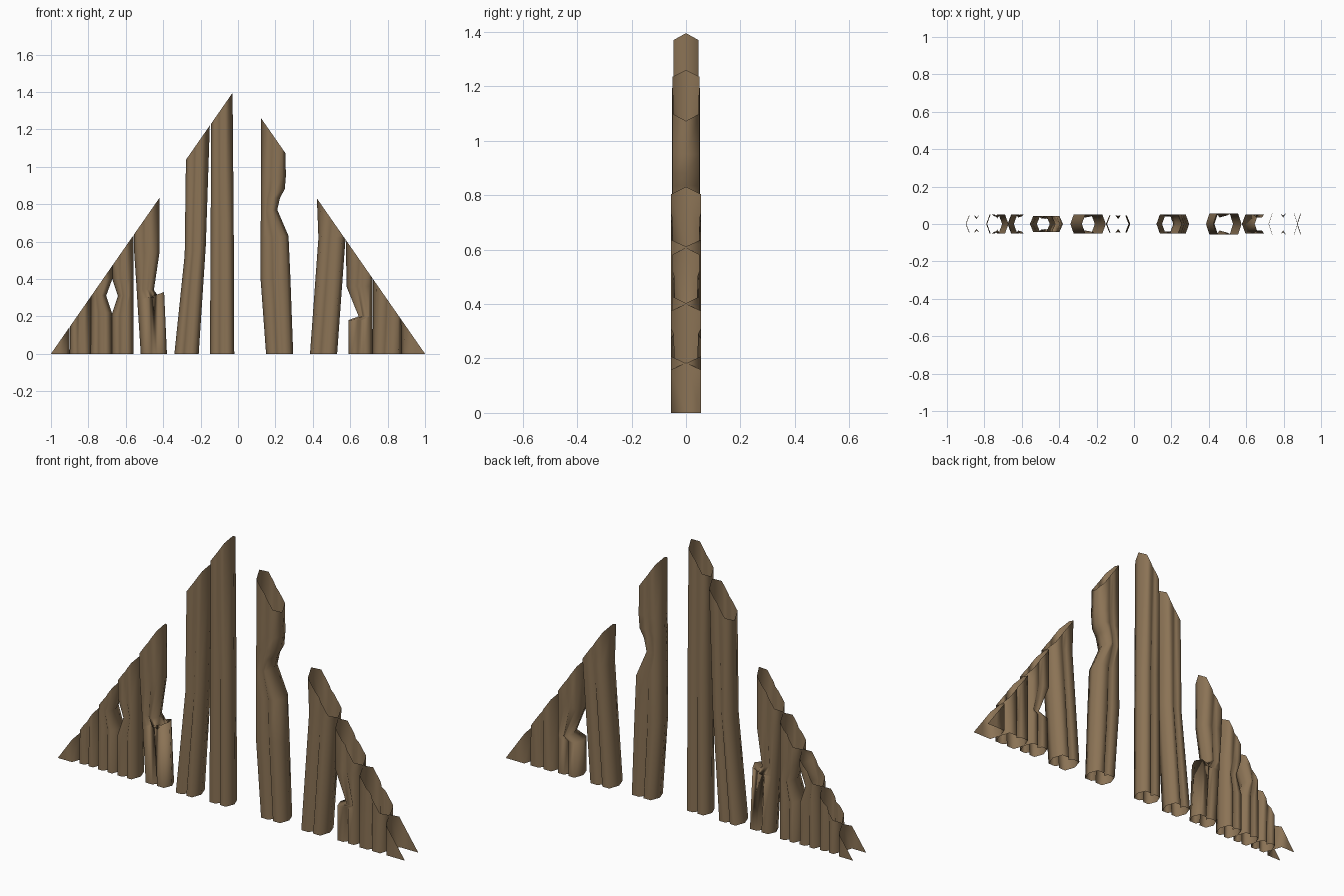
import bpy, bmesh
from mathutils import Vector

if "Cube" in bpy.data.objects:
    bpy.data.objects.remove(bpy.data.objects["Cube"])

SLOPE = 1.437  # height of the gable line at x = 0

wood = bpy.data.materials.new("weathered brown wood")
wood.diffuse_color = (0.258, 0.171, 0.091, 1)
wood.use_nodes = True
wood.node_tree.nodes["Principled BSDF"].inputs["Base Color"].default_value = wood.diffuse_color


def plank(name, rows, depth=0.05, notch=0.02, bevel=0.018):
    """Open hollow plank: rows of (left x, left z, right x, right z), trimmed to the gable."""
    bm = bmesh.new()
    top = max(rows[-1][1], rows[-1][3])
    rings = []
    for xl, zl, xr, zr in rows:
        mid, w = (xl + xr) / 2, 0.014
        fade = max(0, 1 - (zl + zr) / 2 / top)
        front = [(xl + bevel, -depth), (mid - w, -depth),
                 (mid, -depth + notch * fade), (mid + w, -depth),
                 (xr - bevel, -depth)]
        section = [(xl, 0)] + front + [(xr, 0)] + [(x, -y) for x, y in reversed(front)]
        ring = []
        for x, y in section:
            t = (x - xl) / (xr - xl)
            ring.append(bm.verts.new((x, y, zl + (zr - zl) * t)))
        rings.append(ring)
    n = len(rings[0])
    for a, b in zip(rings, rings[1:]):
        for i in range(n):
            j = (i + 1) % n
            bm.faces.new((a[i], a[j], b[j], b[i]))
    # sloping cut along the gable line
    side = 1 if rows[0][0] + rows[0][2] > 0 else -1
    bmesh.ops.bisect_plane(bm, geom=bm.verts[:] + bm.edges[:] + bm.faces[:],
                           plane_co=Vector((side, 0, 0)),
                           plane_no=Vector((side * SLOPE, 0, 1)), clear_outer=True)
    bmesh.ops.recalc_face_normals(bm, faces=bm.faces[:])
    for f in bm.faces:
        f.smooth = True
    me = bpy.data.meshes.new(name)
    bm.to_mesh(me)
    bm.free()
    # make sure the shell faces outwards
    out = sum(p.normal.y * p.center.y * p.area for p in me.polygons)
    if out < 0:
        me.flip_normals()
    me.materials.append(wood)
    bpy.context.collection.objects.link(bpy.data.objects.new(name, me))


# left half, outside to middle
plank("left_end_stub", [(-1.04, 0, -.90, 0), (-1.04, .3, -.90, .3)], .054, 0)
plank("left_short_plank", [(-.90, 0, -.785, 0), (-.89, .5, -.785, .5)], .046)
plank("left_chipped_plank", [(-.79, 0, -.672, 0), (-.787, .22, -.675, .22),
                             (-.785, .32, -.705, .31), (-.785, .40, -.672, .40),
                             (-.785, .6, -.67, .6)], .05)
plank("left_bitten_plank", [(-.675, 0, -.56, 0), (-.675, .21, -.56, .21),
                            (-.642, .31, -.56, .31), (-.672, .40, -.56, .40),
                            (-.675, .8, -.56, .8)], .052)
plank("left_broken_plank", [(-.52, 0, -.38, 0), (-.538, .28, -.395, .33),
                            (-.54, .31, -.415, .295), (-.542, .35, -.45, .34),
                            (-.555, .54, -.42, .54), (-.562, 1, -.42, 1)], .042)
plank("left_leaning_plank", [(-.34, 0, -.21, 0), (-.285, .53, -.172, .58),
                             (-.275, 1.3, -.148, 1.3)], .052)
plank("tallest_plank", [(-.15, 0, -.02, 0), (-.146, .7, -.023, .7),
                        (-.143, 1.5, -.03, 1.5)], .046)

# right half, middle to outside
plank("right_tall_plank", [(.15, 0, .295, 0), (.12, .41, .28, .41), (.121, .62, .27, .63),
                           (.122, .76, .21, .77), (.122, .83, .225, .835),
                           (.122, .88, .25, .88), (.123, .95, .256, .95),
                           (.123, 1.4, .247, 1.4)], .05)
plank("right_leaning_plank", [(.385, 0, .53, 0), (.43, .62, .575, .62),
                              (.415, 1, .577, 1)], .055)
plank("right_bitten_plank", [(.59, 0, .72, 0), (.59, .18, .72, .18), (.645, .20, .72, .20),
                             (.58, .36, .72, .36), (.575, .8, .72, .8)], .05)
plank("right_short_plank", [(.72, 0, .875, 0), (.722, .6, .87, .6)], .055)
plank("right_end_stub", [(.875, 0, 1.04, 0), (.868, .35, 1.04, .35)], .055, 0)
